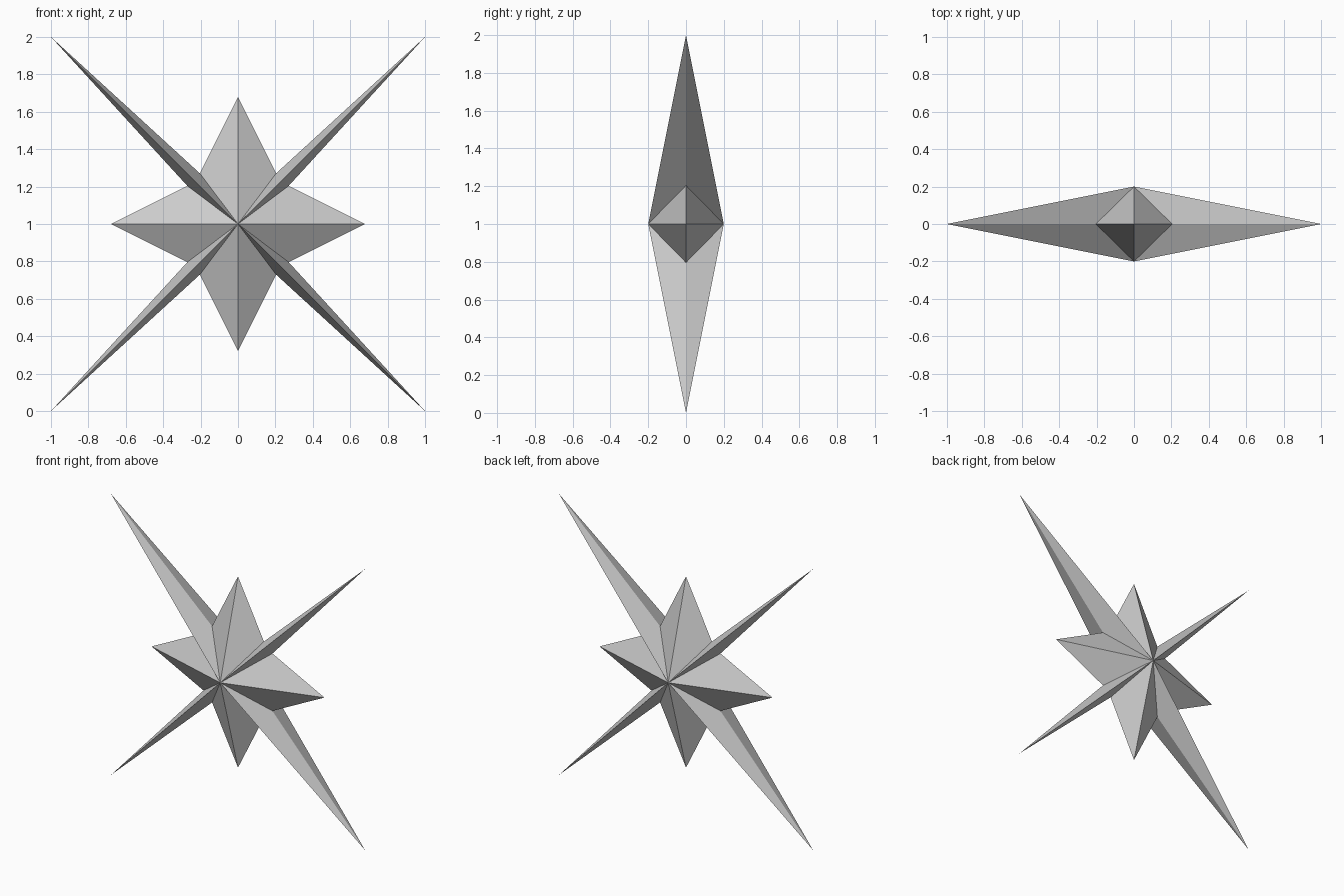
import bpy, bmesh

if "Cube" in bpy.data.objects:
    bpy.data.objects.remove(bpy.data.objects["Cube"])

DEPTH = 0.2      # half thickness at the centre
CENTRE_Z = 1.0

# One quarter of the outline: short tip, valley, long diagonal tip, valley
quarter = [(0.68, 0.0), (0.271, 0.204), (1.0, 1.0), (0.204, 0.271)]

# Repeat the quarter around the centre
outline = []
for _ in range(4):
    outline += quarter
    quarter = [(-z, x) for x, z in quarter]

# Faceted star: outline joined to a front and a back apex
bm = bmesh.new()
rim = [bm.verts.new((x, 0, CENTRE_Z + z)) for x, z in outline]
front = bm.verts.new((0, -DEPTH, CENTRE_Z))
back = bm.verts.new((0, DEPTH, CENTRE_Z))
for i, a in enumerate(rim):
    b = rim[(i + 1) % len(rim)]
    bm.faces.new((a, b, front))
    bm.faces.new((b, a, back))
bmesh.ops.recalc_face_normals(bm, faces=bm.faces)

mesh = bpy.data.meshes.new("eight_point_star")
bm.to_mesh(mesh)
bm.free()
star = bpy.data.objects.new("eight_point_star", mesh)
bpy.context.collection.objects.link(star)
